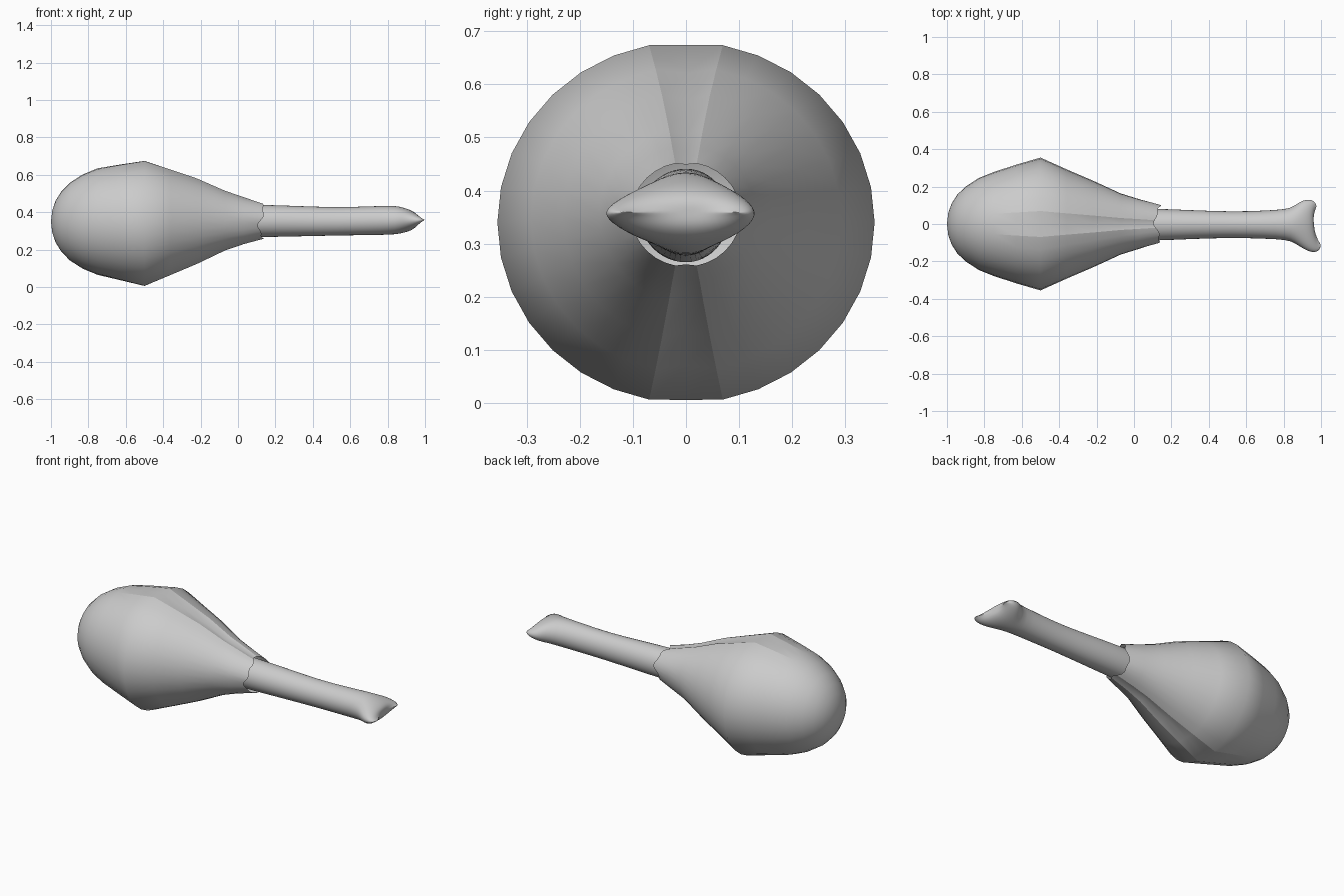
import bpy, bmesh
from math import sin, cos, pi

if "Cube" in bpy.data.objects:
    bpy.data.objects.remove(bpy.data.objects["Cube"])


def loft(name, rings, seg, point, start_pole=None, cap_end=False, creases=(), crease_rows=()):
    """Skin a row of closed cross-sections strung along x."""
    bm = bmesh.new()
    rows = [[bm.verts.new(point(i, r, 2 * pi * k / seg, k)) for k in range(seg)]
            for i, r in enumerate(rings)]
    for a, b in zip(rows, rows[1:]):
        for k in range(seg):
            j = (k + 1) % seg
            bm.faces.new((a[k], a[j], b[j], b[k]))
    if start_pole:
        pole = bm.verts.new(start_pole)
        for k in range(seg):
            bm.faces.new((pole, rows[0][(k + 1) % seg], rows[0][k]))
    if cap_end:
        # zip the flattened last ring shut from side to side
        r = rows[-1]
        h = seg // 2
        for k in range(h):
            q = [r[k], r[k + 1], r[(seg - k - 1) % seg], r[(seg - k) % seg]]
            q = list(dict.fromkeys(q))
            bm.faces.new(q)
    bmesh.ops.recalc_face_normals(bm, faces=bm.faces)
    for f in bm.faces:
        f.smooth = True
    for k in creases:
        for i in crease_rows:
            e = bm.edges.get((rows[i][k], rows[i + 1][k]))
            if e:
                e.smooth = False
    me = bpy.data.meshes.new(name)
    bm.to_mesh(me)
    bm.free()
    ob = bpy.data.objects.new(name, me)
    bpy.context.collection.objects.link(ob)
    return ob


# Meat: x, half width, half height, centre z, fold depth
MEAT = [(-0.993, .06, .06, .35, 0), (-0.975, .11, .112, .35, 0),
        (-0.945, .157, .16, .35, 0), (-0.90, .20, .207, .35, 0),
        (-0.83, .246, .252, .35, 0), (-0.75, .278, .285, .35, 0),
        (-0.63, .317, .312, .346, .003), (-0.50, .355, .340, .340, .006),
        (-0.36, .292, .287, .346, .012), (-0.22, .232, .233, .352, .015),
        (-0.07, .163, .163, .355, .013), (0.03, .132, .128, .355, .008),
        (0.125, .103, .098, .355, .004)]


def meat_point(i, r, a, k):
    x, ry, rz, cz, fold = r
    if k in (8, 24):                       # sunken pleat, top and bottom
        rz -= fold
    if i == len(MEAT) - 1:                 # ragged skin edge
        x += .014 * sin(3 * a + .4) + .008 * sin(7 * a)
    return (x, ry * cos(a), cz + rz * sin(a))


loft("meat", MEAT, 32, meat_point, start_pole=(-1, 0, .35),
     creases=(7, 9, 23, 25), crease_rows=range(5, 12))

# Bone: x, y min, y max, z min, z max, notch depth
BONE = [(0.02, -.088, .082, .264, .442, 0), (0.12, -.09, .083, .266, .441, 0),
        (0.32, -.080, .074, .270, .434, 0), (0.53, -.074, .066, .275, .426, 0),
        (0.70, -.079, .072, .277, .432, 0), (0.82, -.085, .080, .279, .436, 0),
        (0.86, -.103, .096, .284, .432, 0), (0.90, -.130, .122, .292, .422, .004),
        (0.935, -.148, .131, .302, .411, .010), (0.965, -.154, .131, .316, .398, .018),
        (0.985, -.146, .122, .331, .385, .026), (0.996, -.132, .110, .345, .372, .034),
        (1.0, -.112, .094, .357, .361, .038)]


def bone_point(i, r, a, k):
    x, y0, y1, z0, z1, notch = r
    c = cos(a)
    x -= notch * (1 - c * c)               # valley between the two knuckles
    if x > .82:
        x -= .13 * (x - .82) * max(c, 0)   # one knuckle slightly shorter
    y = y1 * c if c > 0 else -y0 * c
    return (x, y, (z0 + z1) / 2 + (z1 - z0) / 2 * sin(a))


bone = loft("bone", BONE, 24, bone_point, cap_end=True)
mod = bone.modifiers.new("round", 'SUBSURF')
mod.levels = mod.render_levels = 1
